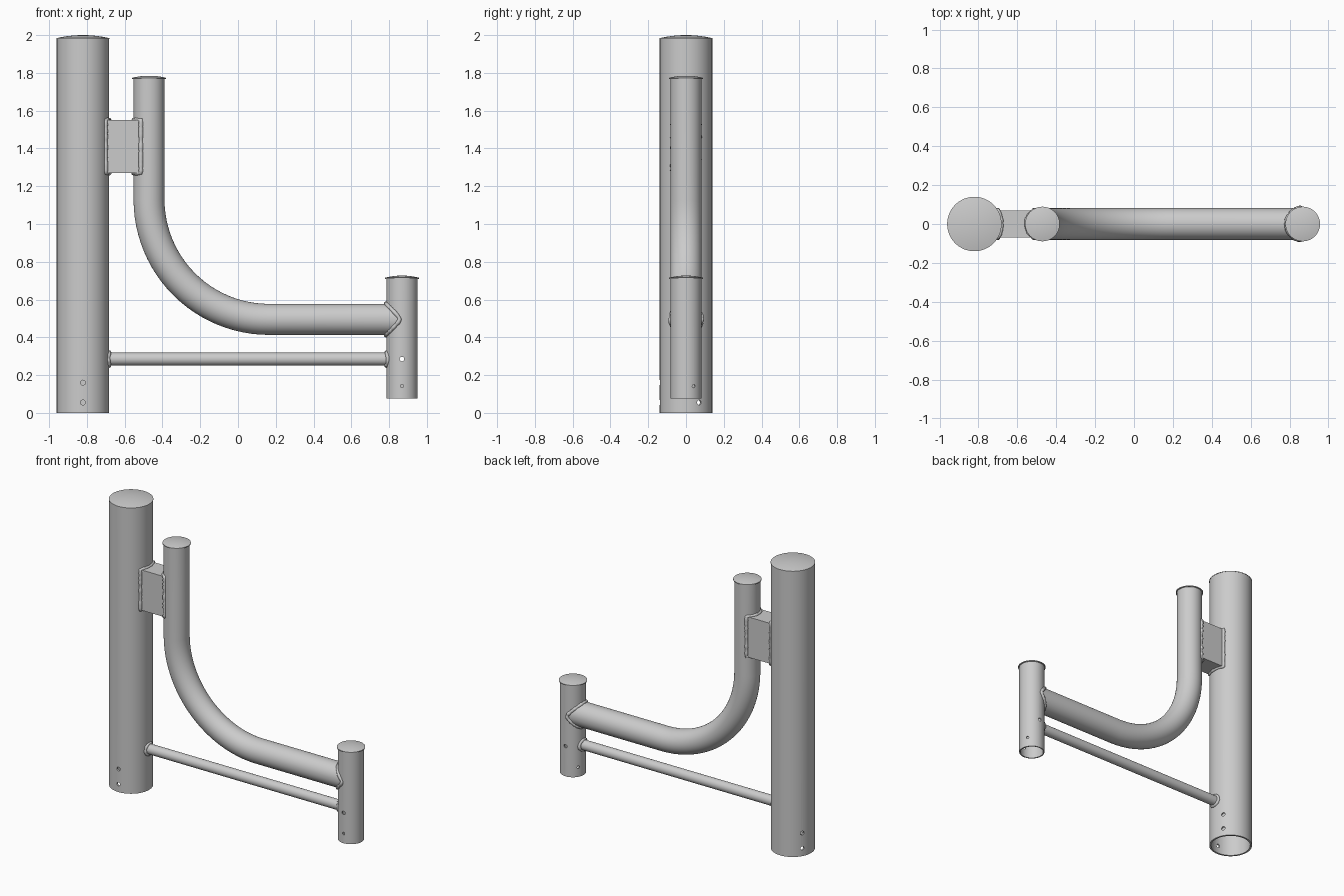
import bpy, bmesh, math, random
from mathutils import Vector, Matrix

if "Cube" in bpy.data.objects:
    bpy.data.objects.remove(bpy.data.objects["Cube"])

random.seed(4)
POST_X, POST_R = -0.821, 0.139      # main post
END_X, END_R = 0.868, 0.082         # short end post
BEND_X, BEND_Z, BEND_R = -0.471, 0.495, 0.082
SEG = 64
TAU = math.tau


def finish(name, bm):
    bmesh.ops.recalc_face_normals(bm, faces=bm.faces)
    me = bpy.data.meshes.new(name)
    bm.to_mesh(me)
    bm.free()
    ob = bpy.data.objects.new(name, me)
    bpy.context.collection.objects.link(ob)
    return ob


def skin(bm, rings, loop=False):
    rows = [[bm.verts.new(p) for p in r] for r in rings]
    n = len(rows[0])
    pairs = list(zip(rows, rows[1:])) + ([(rows[-1], rows[0])] if loop else [])
    for a, b in pairs:
        for i in range(n):
            bm.faces.new((a[i], a[(i + 1) % n], b[(i + 1) % n], b[i]))
    return rows


def ring(x, r, z):
    return [(x + r * math.cos(TAU * i / SEG), r * math.sin(TAU * i / SEG), z) for i in range(SEG)]


def hollow_post(name, x, r, wall, z0, z1, holes):
    """Open tube; holes = list of (z, radius, angles in degrees)."""
    bm = bmesh.new()
    skin(bm, [ring(x, r, z0), ring(x, r, z1), ring(x, r - wall, z1), ring(x, r - wall, z0)], True)
    ob = finish(name, bm)
    cut = bmesh.new()
    for z, hr, angles in holes:
        for a in angles:
            m = (Matrix.Translation((x, 0, z)) @ Matrix.Rotation(math.radians(a), 4, 'Z')
                 @ Matrix.Translation((r, 0, 0)) @ Matrix.Rotation(math.pi / 2, 4, 'Y'))
            bmesh.ops.create_cone(cut, cap_ends=True, segments=20, radius1=hr, radius2=hr,
                                  depth=0.07, matrix=m)
    cutter = finish(name + "_cutter", cut)
    cutter.hide_render = True
    mod = ob.modifiers.new("holes", 'BOOLEAN')
    mod.operation, mod.solver, mod.object = 'DIFFERENCE', 'EXACT', cutter
    dg = bpy.context.evaluated_depsgraph_get()
    me = bpy.data.meshes.new_from_object(ob.evaluated_get(dg))
    ob.modifiers.clear()
    ob.data = me
    bpy.data.objects.remove(cutter)


def domed_cap(name, x, r, z0, rim, top):
    bm = bmesh.new()
    rings = [ring(x, r, z0), ring(x, r, z0 + rim)]
    for k in range(1, 8):
        f = 1 - k / 8
        rings.append(ring(x, r * f, z0 + rim + (top - z0 - rim) * (1 - f * f)))
    rows = skin(bm, rings)
    bm.faces.new(rows[0])
    bm.faces.new(rows[-1])
    finish(name, bm)


def surface_x(x, r, y, side):
    """x of a vertical cylinder's wall at depth y."""
    return x + side * math.sqrt(max(r * r - y * y, 0))


def weld(name, pts, depth):
    cu = bpy.data.curves.new(name, 'CURVE')
    cu.dimensions = '3D'
    cu.bevel_depth, cu.bevel_resolution = depth, 2
    sp = cu.splines.new('POLY')
    sp.points.add(len(pts) - 1)
    for p, co in zip(sp.points, pts):
        p.co = (*co, 1)
        p.radius = random.uniform(0.8, 1.15)
    sp.use_cyclic_u = True
    bpy.context.collection.objects.link(bpy.data.objects.new(name, cu))


def saddle(x, r, side, tube_r, z, n):
    return [(surface_x(x, r, tube_r * math.cos(TAU * i / n), side), tube_r * math.cos(TAU * i / n),
             z + tube_r * math.sin(TAU * i / n)) for i in range(n)]


# Posts with bolt holes
tri = (-90, 30, 150)
hollow_post("main_post", POST_X, POST_R, 0.012, 0, 1.982, [(0.055, 0.013, tri), (0.16, 0.013, tri)])
hollow_post("end_post", END_X, END_R, 0.008, 0.075, 0.712,
            [(0.142, 0.009, tri), (0.285, 0.012, (-90, 90))])

# Caps
domed_cap("main_post_cap", POST_X, POST_R + 0.001, 1.98, 0.004, 2.0)
domed_cap("bent_tube_cap", BEND_X, 0.089, 1.768, 0.006, 1.785)
domed_cap("end_post_cap", END_X, 0.089, 0.71, 0.006, 0.727)

# Bent tube, coped onto the end post
turn = 0.635
path = [(Vector((BEND_X, 0, 1.77)), Vector((1, 0, 0)))]
for k in range(25):
    a = math.pi / 2 * k / 24
    inward = Vector((math.cos(a), 0, math.sin(a)))
    path.append((Vector((BEND_X + turn, 0, BEND_Z + turn)) - inward * turn, inward))
rings = [[c + n * BEND_R * math.sin(TAU * i / SEG) + Vector((0, BEND_R * math.cos(TAU * i / SEG), 0))
          for i in range(SEG)] for c, n in path]
rings.append(saddle(END_X, END_R, -1, BEND_R, BEND_Z, SEG))
bm = bmesh.new()
skin(bm, rings)
finish("bent_tube", bm)

# Thin lower rail
RAIL_Z, RAIL_R = 0.285, 0.034
bm = bmesh.new()
skin(bm, [saddle(POST_X, POST_R, 1, RAIL_R, RAIL_Z, 32), saddle(END_X, END_R, -1, RAIL_R, RAIL_Z, 32)])
finish("lower_rail", bm)

# Bracket block shaped to both tubes
HALF, B0, B1 = 0.07, 1.27, 1.55
ys = [HALF * (k / 8 - 1) for k in range(17)]
left = [(surface_x(POST_X, POST_R, y, 1), y) for y in ys]
right = [(surface_x(BEND_X, BEND_R, y, -1), y) for y in ys]
bm = bmesh.new()
outline = left + right[::-1]
rows = skin(bm, [[(x, y, z) for x, y in outline] for z in (B0, B1)])
for r in rows:
    bm.faces.new(r)
finish("bracket", bm)

# Weld beads
for name, edge in (("bracket_post_weld", left), ("bracket_tube_weld", right)):
    zs = [B0 + (B1 - B0) * k / 24 for k in range(1, 24)]
    loop = [(x, y, B0) for x, y in edge] + [(*edge[-1], z) for z in zs]
    loop += [(x, y, B1) for x, y in edge[::-1]] + [(*edge[0], z) for z in zs[::-1]]
    weld(name, loop, 0.012)
weld("bent_tube_weld", saddle(END_X, END_R + 0.002, -1, BEND_R + 0.001, BEND_Z, 72), 0.011)
weld("rail_post_weld", saddle(POST_X, POST_R, 1, RAIL_R + 0.002, RAIL_Z, 28), 0.011)
weld("rail_end_weld", saddle(END_X, END_R, -1, RAIL_R + 0.002, RAIL_Z, 28), 0.011)

# Smooth shading with sharp rims
meshes = [o for o in bpy.context.scene.objects if o.type == 'MESH']
for o in meshes:
    o.select_set(True)
bpy.context.view_layer.objects.active = meshes[0]
bpy.ops.object.shade_smooth_by_angle(angle=math.radians(35))
